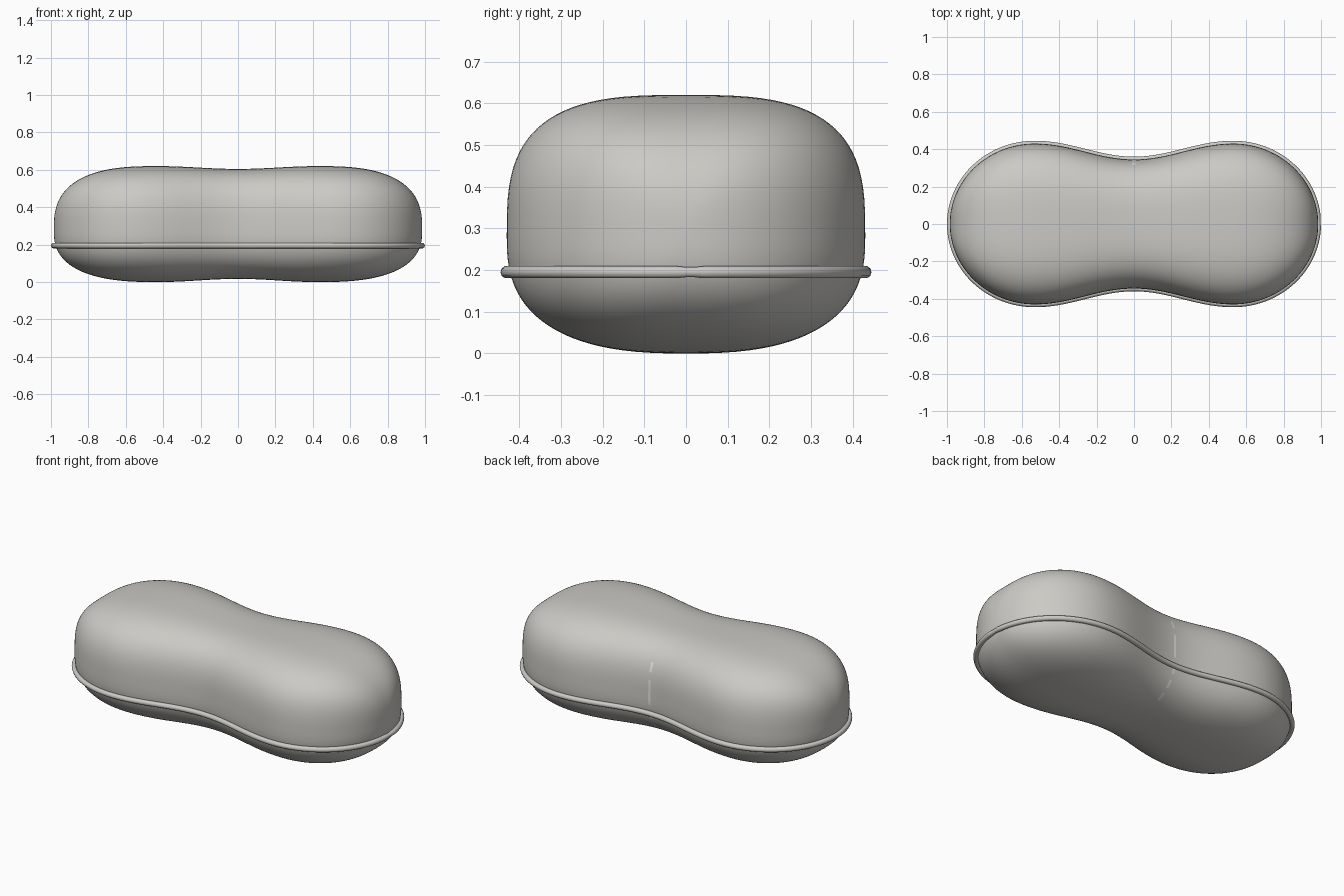
import bpy, bmesh, math
from math import sin, cos, pi

cube = bpy.data.objects.get("Cube")
if cube:
    bpy.data.objects.remove(cube, do_unlink=True)

END = 0.985      # half length of the shell
MID_Z = 0.28     # height of the widest level
RINGS, SIDES = 96, 96


def material(name, colour):
    m = bpy.data.materials.new(name)
    m.use_nodes = True
    m.diffuse_color = colour
    m.node_tree.nodes["Principled BSDF"].inputs["Base Color"].default_value = colour
    return m


grey = material("warm grey", (0.60, 0.59, 0.56, 1))
pale = material("pale seam", (0.85, 0.85, 0.83, 1))


def lobed(x, centre, peak, waist, power):
    """Waisted outline: a cosine dip in the middle, a rounded end beyond the lobe."""
    x = min(abs(x), END)
    if x < centre:
        return (peak + waist) / 2 - (peak - waist) / 2 * cos(pi * x / centre)
    return peak * max(0, 1 - ((x - centre) / (END - centre)) ** power) ** (1 / power)


def width(x):
    return lobed(x, 0.53, 0.43, 0.345, 2)


def section_point(x, angle):
    """Superellipse section, fuller above the widest level than below it."""
    c, s = cos(angle), sin(angle)
    if s > 0:
        height, n = lobed(x, 0.43, 0.34, 0.325, 2.7), 3.1
    else:
        height, n = lobed(x, 0.43, 0.28, 0.263, 2.6), 2.6
    y = math.copysign(abs(c) ** (2 / n), c) * width(x)
    z = math.copysign(abs(s) ** (2 / n), s) * height
    return (x, y, MID_Z + z)


# Shell: sections lofted along x, with a narrow strip of faces at the middle
stations = [END * sin(pi * (i / RINGS - 0.5)) for i in range(1, RINGS)]
stations = sorted([x for x in stations if abs(x) > 0.01] + [-0.007, 0.007])
bm = bmesh.new()
rings = [[bm.verts.new(section_point(x, 2 * pi * k / SIDES)) for k in range(SIDES)]
         for x in stations]
for a, b in zip(rings, rings[1:]):
    for k in range(SIDES):
        j = (k + 1) % SIDES
        bm.faces.new((a[k], a[j], b[j], b[k]))
for ring, x in ((rings[0], -END), (rings[-1], END)):
    tip = bm.verts.new((x, 0, MID_Z))
    for k in range(SIDES):
        bm.faces.new((ring[k], ring[(k + 1) % SIDES], tip))
bmesh.ops.recalc_face_normals(bm, faces=bm.faces)

# Broken seam line down the back
for i, f in enumerate(bm.faces):
    f.smooth = True
    c = f.calc_center_median()
    if abs(c.x) < 0.003 and c.y > 0.2 and c.z < 0.5 and i % 5 > 1:
        f.material_index = 1
mesh = bpy.data.meshes.new("shell")
bm.to_mesh(mesh)
bm.free()
mesh.materials.append(grey)
mesh.materials.append(pale)
shell = bpy.data.objects.new("shell", mesh)
bpy.context.collection.objects.link(shell)

# Rim: a round bead following the plan outline, thinner at its join
curve = bpy.data.curves.new("rim", "CURVE")
curve.dimensions = "3D"
curve.bevel_depth = 0.015
curve.bevel_resolution = 3
curve.use_fill_caps = True
COUNT = 192
spline = curve.splines.new("POLY")
spline.points.add(COUNT - 1)
spline.use_cyclic_u = True
for i, p in enumerate(spline.points):
    t = 2 * pi * i / COUNT
    x = END * cos(t)
    y = math.copysign(width(x), sin(t)) if i % (COUNT // 2) else 0
    p.co = (x, y, 0.195, 1)
    p.radius = 0.85 if x > 0 and -0.001 < y < 0.04 else 1
curve.materials.append(grey)
rim = bpy.data.objects.new("rim", curve)
bpy.context.collection.objects.link(rim)
